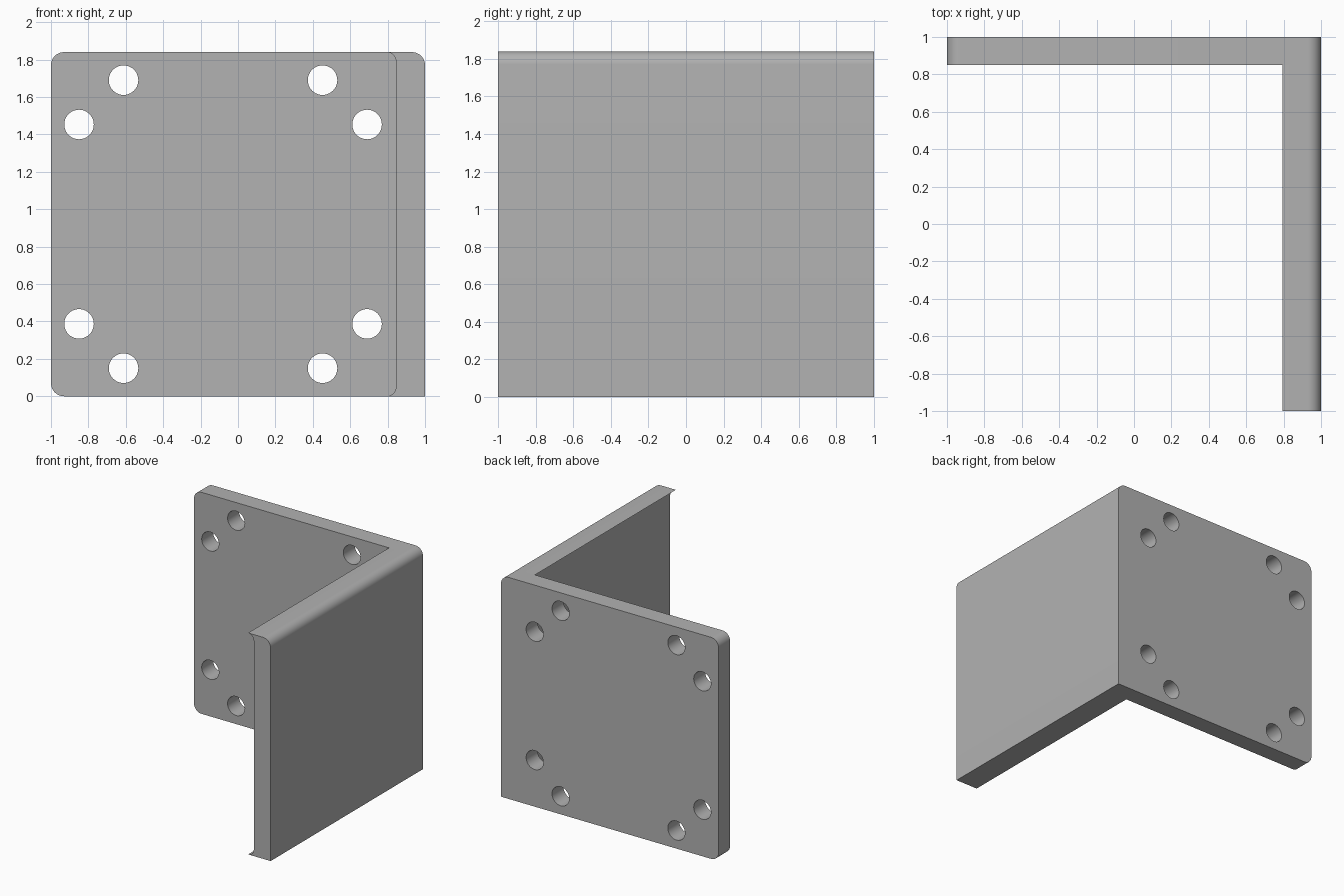
import bpy, bmesh
from math import sin, cos, radians, tau
from mathutils import Matrix

cube = bpy.data.objects.get("Cube")
if cube:
    bpy.data.objects.remove(cube, do_unlink=True)

HEIGHT = 1.84
BACK_Y = 0.85      # inner face of the back plate
INNER_X = 0.845    # inner face of the side plate
ROUND = 0.07       # outer corner radius
LIP = 0.052        # radius of the flared inner lips

grey = bpy.data.materials.new("plain grey")
grey.use_nodes = True
colour = (0.445, 0.445, 0.445, 1)
grey.diffuse_color = colour
grey.node_tree.nodes["Principled BSDF"].inputs["Base Color"].default_value = colour


def arc(cx, cz, r, start, end, steps=10):
    angles = [radians(start + (end - start) * i / steps) for i in range(steps + 1)]
    return [(cx + r * cos(a), cz + r * sin(a)) for a in angles]


def circle(cx, cz, r, steps=40):
    return [(cx + r * cos(tau * i / steps), cz + r * sin(tau * i / steps))
            for i in range(steps)]


def plate(name, loops, y0, y1):
    """Extrude x-z outlines (first the border, then holes) from y0 to y1."""
    curve = bpy.data.curves.new(name + "_outline", 'CURVE')
    curve.dimensions = '2D'
    curve.fill_mode = 'BOTH'
    curve.extrude = (y1 - y0) / 2
    for points in loops:
        spline = curve.splines.new('POLY')
        spline.points.add(len(points) - 1)
        for p, (x, z) in zip(spline.points, points):
            p.co = (x, z, 0, 1)
        spline.use_cyclic_u = True
    helper = bpy.data.objects.new(name + "_outline", curve)
    bpy.context.collection.objects.link(helper)
    bpy.context.view_layer.update()
    evaluated = helper.evaluated_get(bpy.context.evaluated_depsgraph_get())
    mesh = bpy.data.meshes.new_from_object(evaluated)
    bpy.data.objects.remove(helper, do_unlink=True)
    bpy.data.curves.remove(curve)

    # Stand the outline upright and weld the caps to the walls
    bm = bmesh.new()
    bm.from_mesh(mesh)
    bm.transform(Matrix.Translation((0, (y0 + y1) / 2, 0)) @ Matrix.Rotation(radians(90), 4, 'X'))
    bmesh.ops.remove_doubles(bm, verts=bm.verts, dist=0.0001)
    bmesh.ops.recalc_face_normals(bm, faces=bm.faces)
    bm.to_mesh(mesh)
    bm.free()
    mesh.name = name
    mesh.materials.clear()
    mesh.materials.append(grey)
    obj = bpy.data.objects.new(name, mesh)
    bpy.context.collection.objects.link(obj)
    bpy.ops.object.select_all(action='DESELECT')
    obj.select_set(True)
    bpy.context.view_layer.objects.active = obj
    bpy.ops.object.shade_smooth_by_angle(angle=radians(30))
    return obj


top_outer = arc(1 - ROUND, HEIGHT - ROUND, ROUND, 0, 90)

# Back plate: rounded except the lower outer corner, with eight bolt holes
border = ([(1, 0)] + top_outer
          + arc(-1 + ROUND, HEIGHT - ROUND, ROUND, 90, 180)
          + arc(-1 + ROUND, ROUND, ROUND, 180, 270))
holes = [circle(-0.08 + sx * dx, HEIGHT / 2 + sz * dz, 0.079)
         for dx, dz in ((0.532, 0.77), (0.77, 0.533))
         for sx in (-1, 1) for sz in (-1, 1)]
plate("back_plate", [border] + holes, BACK_Y, 1)

# Side plate: thin flared lips along the inner top and bottom edges
lip_x = INNER_X - LIP
side = ([(1, 0)] + top_outer
        + arc(lip_x, HEIGHT - LIP, LIP, 90, 0)
        + arc(lip_x, LIP, LIP, 0, -90))
plate("side_plate", [side], -1, BACK_Y)
